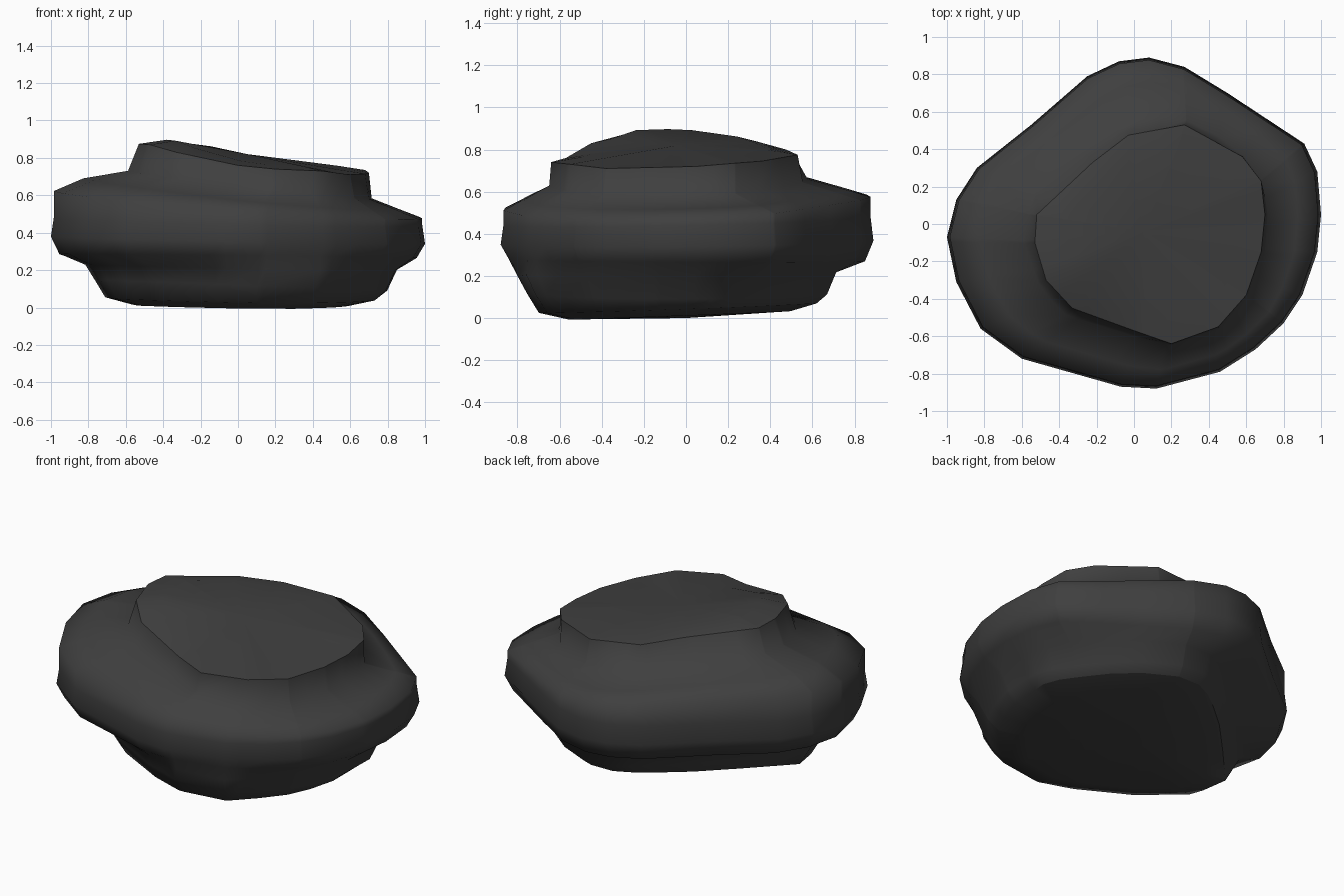
import bpy, bmesh, math
from mathutils import Vector

cube = bpy.data.objects.get("Cube")
if cube:
    bpy.data.objects.remove(cube)

# Plan outline of the widest part of the boulder
RIM = [(1, .05), (.98, .28), (.91, .43), (.5, .7), (.27, .84), (.08, .89), (-.08, .87),
       (-.25, .79), (-.55, .53), (-.84, .3), (-.95, .13), (-1, -.07), (-.95, -.31),
       (-.82, -.56), (-.6, -.72), (-.07, -.87), (.12, -.88), (.46, -.79), (.65, -.67),
       (.8, -.53), (.9, -.38), (.98, -.15)]
# Plan outline of the foot under the overhang
FOOT = [(.74, .15), (.54, .4), (.27, .62), (.02, .62), (-.25, .42), (-.5, .16), (-.72, -.08),
        (-.66, -.29), (-.38, -.51), (-.1, -.64), (.1, -.7), (.37, -.67), (.6, -.45), (.73, -.2)]
# Plan outline where the cap meets the shoulder
COLLAR = [(.715, .05), (.69, .22), (.58, .37), (.4, .51), (.25, .565), (.08, .585),
          (-.2, .43), (-.52, .19), (-.6, -.05), (-.5, -.35), (-.36, -.49), (0, -.6),
          (.2, -.65), (.47, -.56), (.62, -.4), (.7, -.15)]
# Plan outline and height of the raised, tilted cap
CAP = [(.7, .05, .72), (.68, .23, .735), (.58, .36, .745), (.27, .53, .775), (-.03, .475, .8),
       (-.22, .33, .84), (-.52, .05, .87), (-.53, -.1, .875), (-.47, -.3, .87),
       (-.33, -.45, .83), (0, -.57, .76), (.2, -.64, .74), (.45, -.55, .73),
       (.6, -.38, .71), (.68, -.15, .715)]
ORIGIN = Vector((0, 0, 0))
CAP_CENTRE = Vector((.09, -.04, 0))


def bearings(outline, centre):
    return [math.atan2(p[1] - centre.y, p[0] - centre.x) for p in outline]


# Rays pass through every corner of the rim and the cap
ANGLES = sorted(bearings(RIM, ORIGIN) + bearings(CAP, CAP_CENTRE))
SIDES = len(ANGLES)


def sample(outline, angle, centre):
    """Point where a ray from the centre meets the outline."""
    d = Vector((math.cos(angle), math.sin(angle)))
    for i, p in enumerate(outline):
        a = Vector(p).to_3d() - centre
        b = Vector(outline[(i + 1) % len(outline)]).to_3d() - centre
        ca, cb = d.cross(a.xy), d.cross(b.xy)
        if ca <= 0 < cb and d.dot(a.xy + b.xy) > 0:
            return a.lerp(b, ca / (ca - cb)) + centre
    return Vector(outline[0]).to_3d()


def resample(outline, centre=ORIGIN):
    return [sample(outline, angle, centre) for angle in ANGLES]


def ring(outline, scale, z, tilt_x, tilt_y, centre=ORIGIN):
    """Scaled copy of an outline lying on a tilted plane."""
    return [Vector((p.x * scale, p.y * scale, z + tilt_x * p.x + tilt_y * p.y))
            for p in resample(outline, centre)]


cap = resample(CAP, CAP_CENTRE)
collar = ring(COLLAR, 1, .665, -.115, .02, CAP_CENTRE)
outer = ring(RIM, .985, .55, -.075, .035)
shoulder = []
for a, b in zip(collar, outer):
    p = a.lerp(b, .6)
    shoulder.append(p + Vector((0, 0, .03 * max(0, -p.x))))
# Slightly raised crown inside the cap edge
crown = [CAP_CENTRE.lerp(p, .76) for p in cap]
for c, p in zip(crown, cap):
    c.z = p.z + .022

# Rings from the underside up to the crown
rings = [
    ring(FOOT, .8, .015, -.005, .03),
    ring(FOOT, 1, .05, -.01, .035),
    ring(FOOT, 1.08, .12, -.04, 0),
    ring(FOOT, 1.15, .215, -.02, .01),
    ring(RIM, .955, .275, -.01, -.005),
    ring(RIM, 1, .36, -.02, .01),
    ring(RIM, .985, .46, -.02, .02),
    outer, shoulder, collar, cap, crown,
]

bm = bmesh.new()
loops = [[bm.verts.new(p) for p in points] for points in rings]
for low, high in zip(loops, loops[1:]):
    for i in range(SIDES):
        j = (i + 1) % SIDES
        bm.faces.new((low[i], low[j], high[j], high[i]))
under = bm.verts.new((0, 0, 0))
peak = bm.verts.new((.05, -.04, .82))
for i in range(SIDES):
    j = (i + 1) % SIDES
    bm.faces.new((loops[0][j], loops[0][i], under))
    bm.faces.new((loops[-1][i], loops[-1][j], peak))
bmesh.ops.recalc_face_normals(bm, faces=bm.faces)

# Smooth stone with a crisp edge round the cap and the back of the foot
for face in bm.faces:
    face.smooth = True
for i in range(SIDES):
    j = (i + 1) % SIDES
    bm.edges.get((loops[-2][i], loops[-2][j])).smooth = False
    if loops[1][i].co.y > 0:
        bm.edges.get((loops[1][i], loops[1][j])).smooth = False

mesh = bpy.data.meshes.new("boulder")
bm.to_mesh(mesh)
bm.free()

# Dark stone colour
stone = bpy.data.materials.new("dark_grey_stone")
stone.use_nodes = True
colour = (.05, .05, .05, 1)
stone.diffuse_color = colour
stone.node_tree.nodes["Principled BSDF"].inputs["Base Color"].default_value = colour
mesh.materials.append(stone)

boulder = bpy.data.objects.new("boulder", mesh)
bpy.context.collection.objects.link(boulder)
